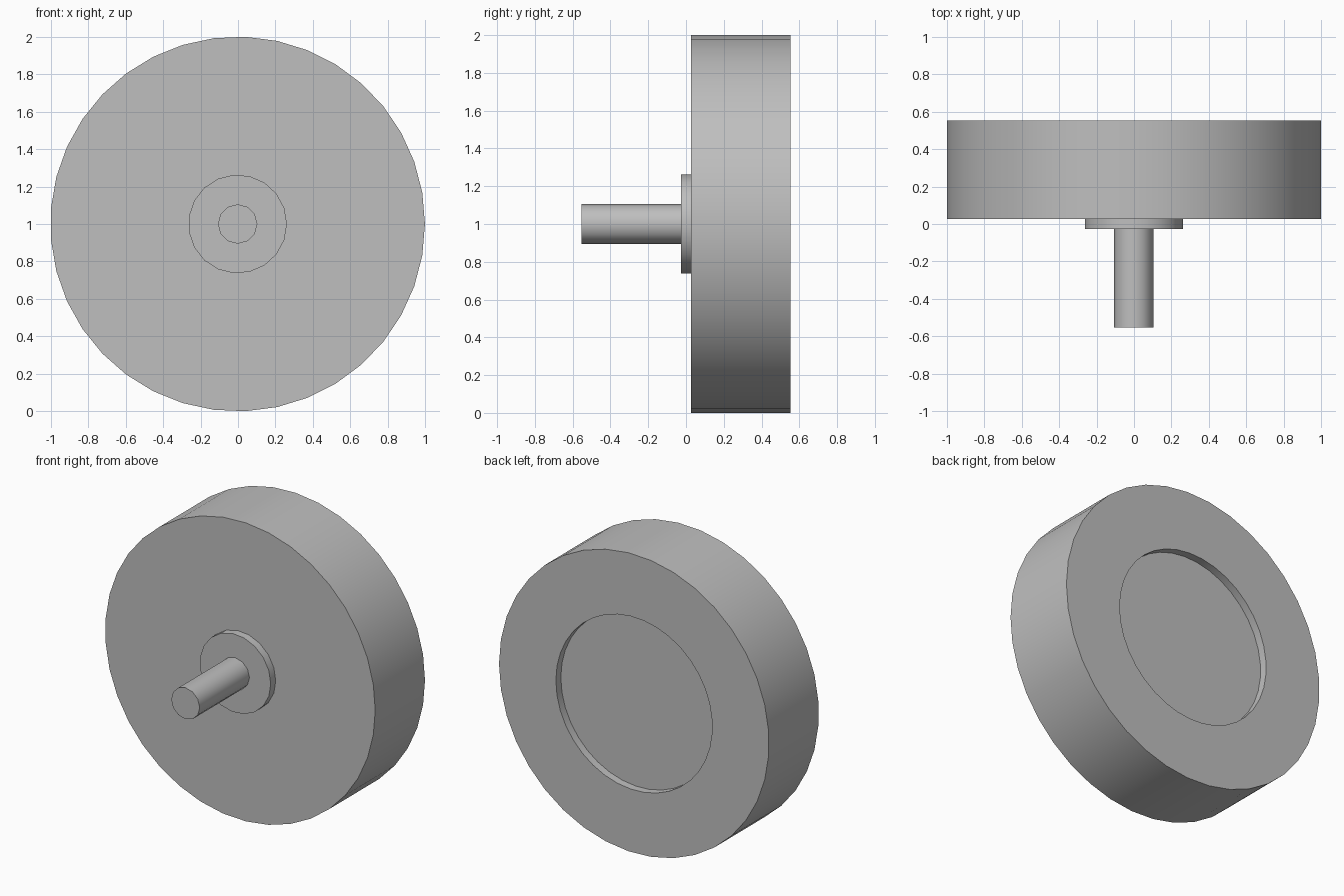
import bpy
import bmesh
from math import cos, sin, tau, radians

cube = bpy.data.objects.get("Cube")
if cube:
    bpy.data.objects.remove(cube, do_unlink=True)

# Plain grey finish
grey = bpy.data.materials.new("plain grey")
grey.use_nodes = True
colour = (0.52, 0.52, 0.52, 1)
grey.diffuse_color = colour
grey.node_tree.nodes["Principled BSDF"].inputs["Base Color"].default_value = colour

RADIUS = 1.001
U = RADIUS / 19          # design unit
AXIS_X, AXIS_Z = -0.002, 1.0
BACK = 10.5 * U          # rear face of the disc


def lathe(name, profile, sides):
    """Turn a (radius, distance from rear face) profile, in units, about the y axis."""
    bm = bmesh.new()
    rings = []
    for r, d in profile:
        y = BACK - d * U
        if r == 0:
            rings.append([bm.verts.new((AXIS_X, y, AXIS_Z))] * sides)
        else:
            rings.append([bm.verts.new((AXIS_X + r * U * cos(tau * i / sides), y,
                                        AXIS_Z + r * U * sin(tau * i / sides)))
                          for i in range(sides)])
    for a, b in zip(rings, rings[1:]):
        for i in range(sides):
            j = (i + 1) % sides
            corners = list(dict.fromkeys((a[i], a[j], b[j], b[i])))
            bm.faces.new(corners)
    # Merge each flat end fan into a single cap
    bmesh.ops.dissolve_verts(bm, verts=list({ring[0] for ring, p in zip(rings, profile)
                                             if p[0] == 0}))
    bmesh.ops.recalc_face_normals(bm, faces=bm.faces)
    mesh = bpy.data.meshes.new(name)
    bm.to_mesh(mesh)
    bm.free()
    mesh.materials.append(grey)
    obj = bpy.data.objects.new(name, mesh)
    bpy.context.collection.objects.link(obj)
    bpy.ops.object.select_all(action='DESELECT')
    obj.select_set(True)
    bpy.context.view_layer.objects.active = obj
    bpy.ops.object.shade_smooth_by_angle(angle=radians(40))
    return obj


# Thick disc with a shallow round recess in the rear
lathe("disc", [(0, 1), (11, 1), (11, 0), (19, 0), (19, 10), (0, 10)], 37)

# Thin collar on the front face, closed by the disc behind it
lathe("collar", [(5, 10), (5, 11), (0, 11)], 19)

# Shaft projecting forward from the collar
lathe("shaft", [(2, 11), (2, 21), (0, 21)], 12)
